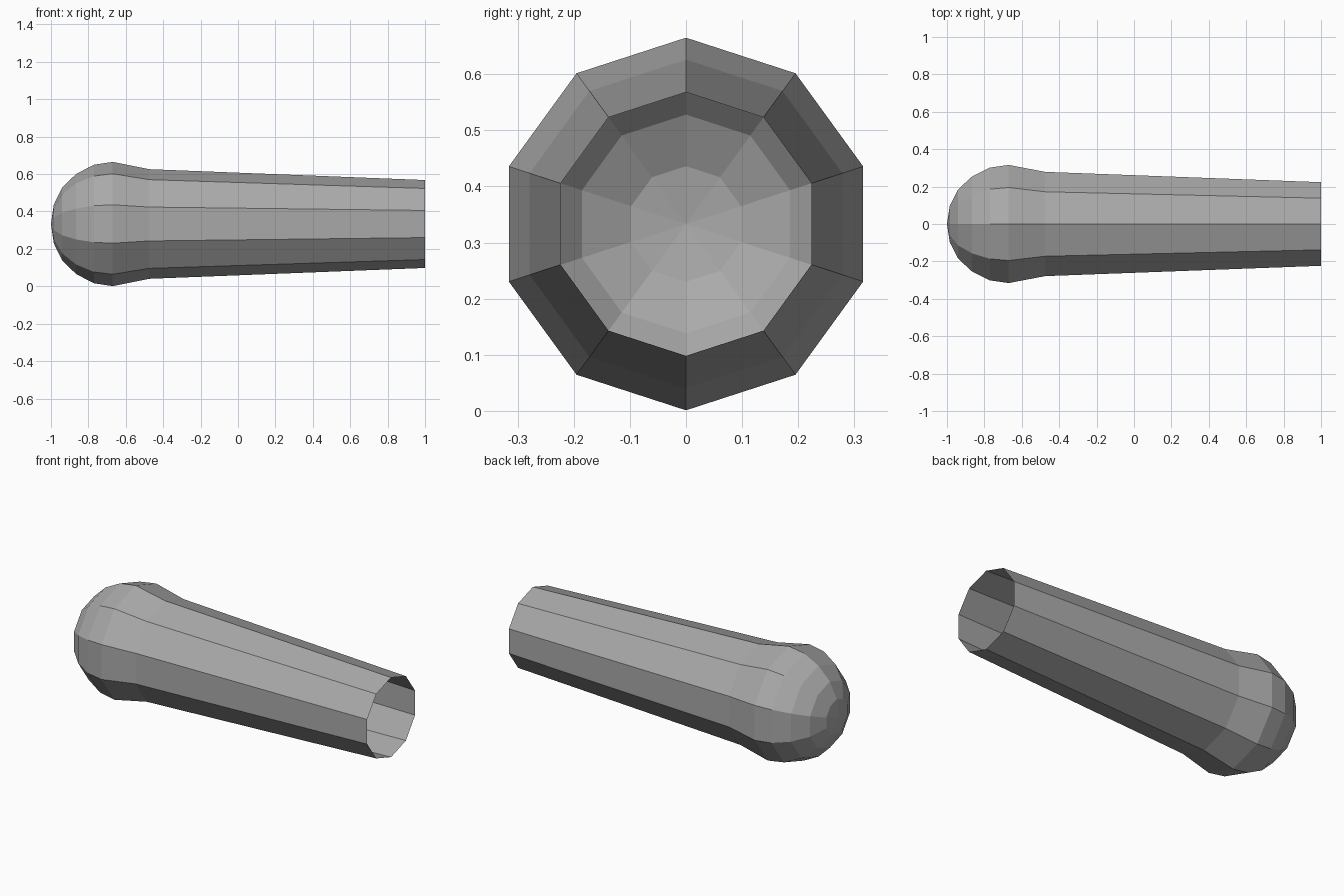
import bpy
import bmesh
import math

if "Cube" in bpy.data.objects:
    bpy.data.objects.remove(bpy.data.objects["Cube"], do_unlink=True)

SIDES = 10
CENTRE_Z = 0.333

# Single flat colour
grey = bpy.data.materials.new("plain grey")
grey.use_nodes = True
colour = (0.4, 0.4, 0.4, 1)
grey.diffuse_color = colour
grey.node_tree.nodes["Principled BSDF"].inputs["Base Color"].default_value = colour

# Profile along x (position, radius): rounded bulb, neck, tapering open tube
profile = [(-0.985, 0.103), (-0.94, 0.195), (-0.865, 0.268), (-0.77, 0.317),
           (-0.67, 0.332), (-0.475, 0.293), (1.0, 0.235)]

bm = bmesh.new()


def ring(x, radius):
    """Ten-sided ring around the long axis with a corner at the top."""
    angles = [2 * math.pi * i / SIDES for i in range(SIDES)]
    return [bm.verts.new((x, radius * math.sin(a), CENTRE_Z + radius * math.cos(a)))
            for a in angles]


rings = [ring(x, r) for x, r in profile]
tip = bm.verts.new((-1.0, 0, CENTRE_Z))

# Rounded cap fan, then the bands of the shell
for i in range(SIDES):
    j = (i + 1) % SIDES
    bm.faces.new((tip, rings[0][i], rings[0][j]))
    for a, b in zip(rings, rings[1:]):
        bm.faces.new((a[i], b[i], b[j], a[j]))

bmesh.ops.recalc_face_normals(bm, faces=bm.faces)
# Make sure the open shell faces outwards
bm.faces.ensure_lookup_table()
if bm.faces[0].normal.x > 0:
    bmesh.ops.reverse_faces(bm, faces=bm.faces)

mesh = bpy.data.meshes.new("bulb_ended_tube")
bm.to_mesh(mesh)
bm.free()
mesh.materials.append(grey)
tube = bpy.data.objects.new("bulb_ended_tube", mesh)
bpy.context.collection.objects.link(tube)
